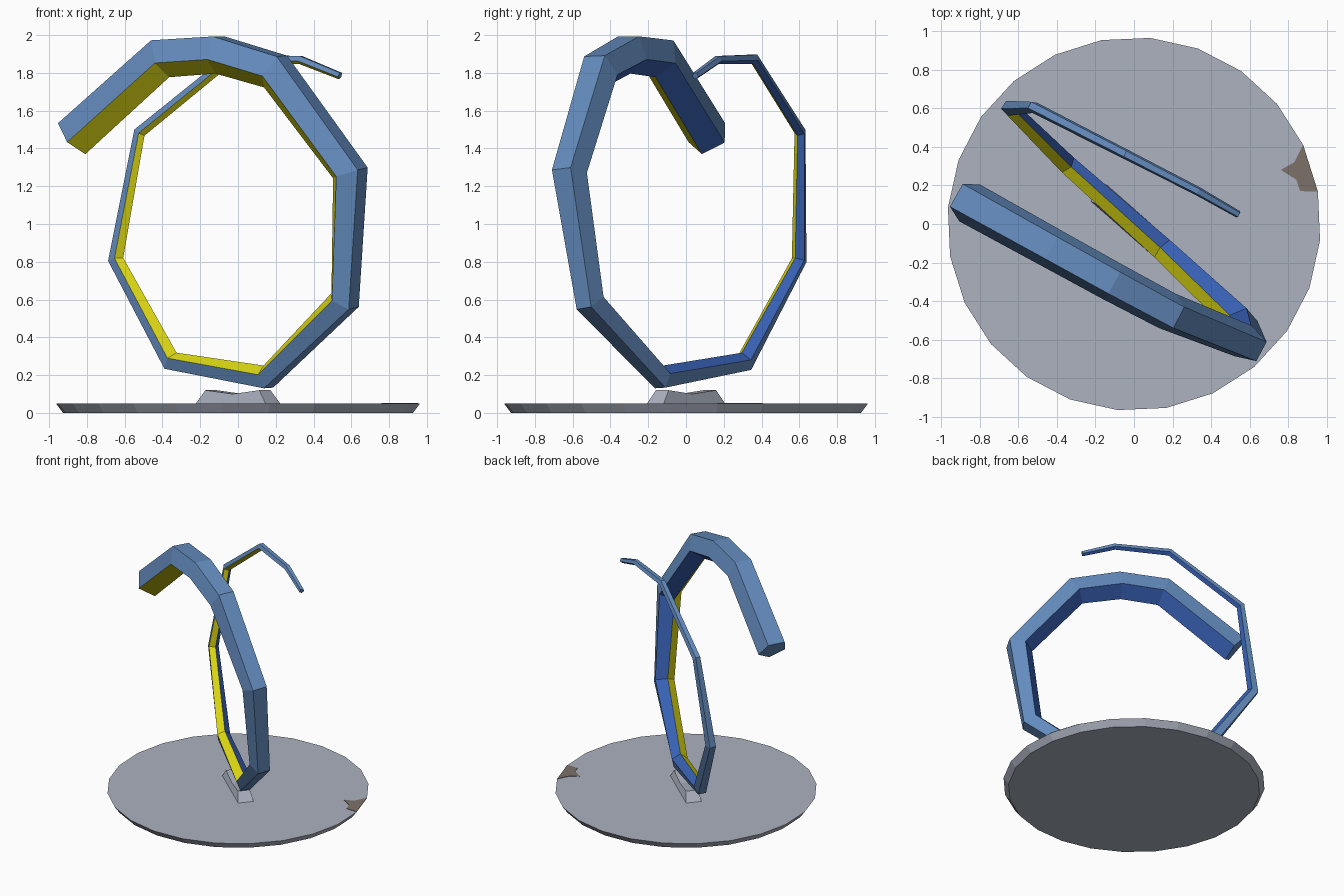
import bpy, bmesh, math
from mathutils import Vector

if "Cube" in bpy.data.objects:
    bpy.data.objects.remove(bpy.data.objects["Cube"])


def mat(name, col):
    m = bpy.data.materials.new(name)
    m.diffuse_color = (*col, 1)
    m.use_nodes = True
    m.node_tree.nodes["Principled BSDF"].inputs["Base Color"].default_value = m.diffuse_color
    return m


STEEL = mat("steel blue", (0.127, 0.262, 0.515))
ROYAL = mat("royal blue", (0.04, 0.122, 0.468))
YELLOW = mat("yellow", (0.75, 0.71, 0.007))
GREY = mat("pale grey", (0.413, 0.445, 0.527))
BROWN = mat("brown", (0.202, 0.165, 0.144))


def finish(name, bm, mats):
    bmesh.ops.recalc_face_normals(bm, faces=bm.faces[:])
    me = bpy.data.meshes.new(name)
    bm.to_mesh(me)
    bm.free()
    for m in mats:
        me.materials.append(m)
    ob = bpy.data.objects.new(name, me)
    bpy.context.collection.objects.link(ob)
    return ob


def loft(name, rings, mats, strip_mats=None):
    """Skin a row of closed rings; strip_mats gives the material of each side strip."""
    bm = bmesh.new()
    vs = [[bm.verts.new(p) for p in r] for r in rings]
    n = len(rings[0])
    for a, b in zip(vs, vs[1:]):
        for i in range(n):
            j = (i + 1) % n
            f = bm.faces.new((a[i], a[j], b[j], b[i]))
            f.material_index = strip_mats[i] if strip_mats else 0
    bm.faces.new(vs[0])
    bm.faces.new(vs[-1])
    return finish(name, bm, mats)


# Tapered helical band: x, y, z, section radius
path = [
    (-0.87, 0.12, 1.46, 0.115),
    (-0.40, -0.14, 1.885, 0.11),
    (-0.11, -0.30, 1.905, 0.108),
    (0.19, -0.46, 1.815, 0.104),
    (0.59, -0.62, 1.27, 0.096),
    (0.56, -0.51, 0.59, 0.08),
    (0.15, -0.13, 0.185, 0.063),
    (-0.35, 0.31, 0.27, 0.052),
    (-0.645, 0.60, 0.81, 0.041),
    (-0.52, 0.605, 1.485, 0.031),
    (-0.04, 0.36, 1.875, 0.027),
    (0.33, 0.17, 1.87, 0.024),
    (0.54, 0.05, 1.785, 0.02),
]
pts = [Vector(p[:3]) for p in path]
axis = Vector((-0.5, -0.866, 0))
rings = []
for i, p in enumerate(pts):
    d0 = (p - pts[max(i - 1, 0)]).normalized()
    d1 = (pts[min(i + 1, len(pts) - 1)] - p).normalized()
    tan = (d0 + d1).normalized()
    miter = 1 / max(0.8, tan.dot(d1 if d1.length else d0))
    front = (axis - tan * axis.dot(tan)).normalized()
    out = front.cross(tan)
    if out.dot(p - Vector((0, 0, 1))) < 0:
        out = -out
    r = path[i][3]
    rings.append([p + out * (math.cos(a) * r * miter) + front * (math.sin(a) * r)
                  for a in (math.radians(36 + 72 * k) for k in range(5))])
# outer sides steel, inner front yellow, inner back royal
loft("spiral_band", rings, [STEEL, YELLOW, ROYAL], [0, 1, 2, 0, 0])


# Round base plate, slightly narrower underneath
def circle(r, z):
    return [Vector((r * math.cos(t), r * math.sin(t), z))
            for t in (math.radians(10 + 15 * k) for k in range(24))]


loft("base_disc", [circle(0.93, 0), circle(0.967, 0.05)], [GREY])

# Cradle block under the band, with a dipped top
along, side = Vector((0.75, -0.66, 0)), Vector((0.66, 0.75, 0))
profile = [(-0.25, 0.045), (-0.19, 0.12), (0, 0.1), (0.19, 0.12), (0.25, 0.045)]
loft("cradle_block",
     [[along * u + side * (s * (0.06 if z < 0.05 else 0.045)) + Vector((0, 0, z))
       for u, z in profile] for s in (-1, 1)], [GREY])

# Brown worn patch on the rim of the base
patch = [(0.76, 0.28), (0.83, 0.32), (0.875, 0.408), (0.952, 0.168), (0.86, 0.17), (0.84, 0.23)]
loft("rim_patch", [[Vector((x, y, z)) for x, y in patch] for z in (0.049, 0.053)], [BROWN])
